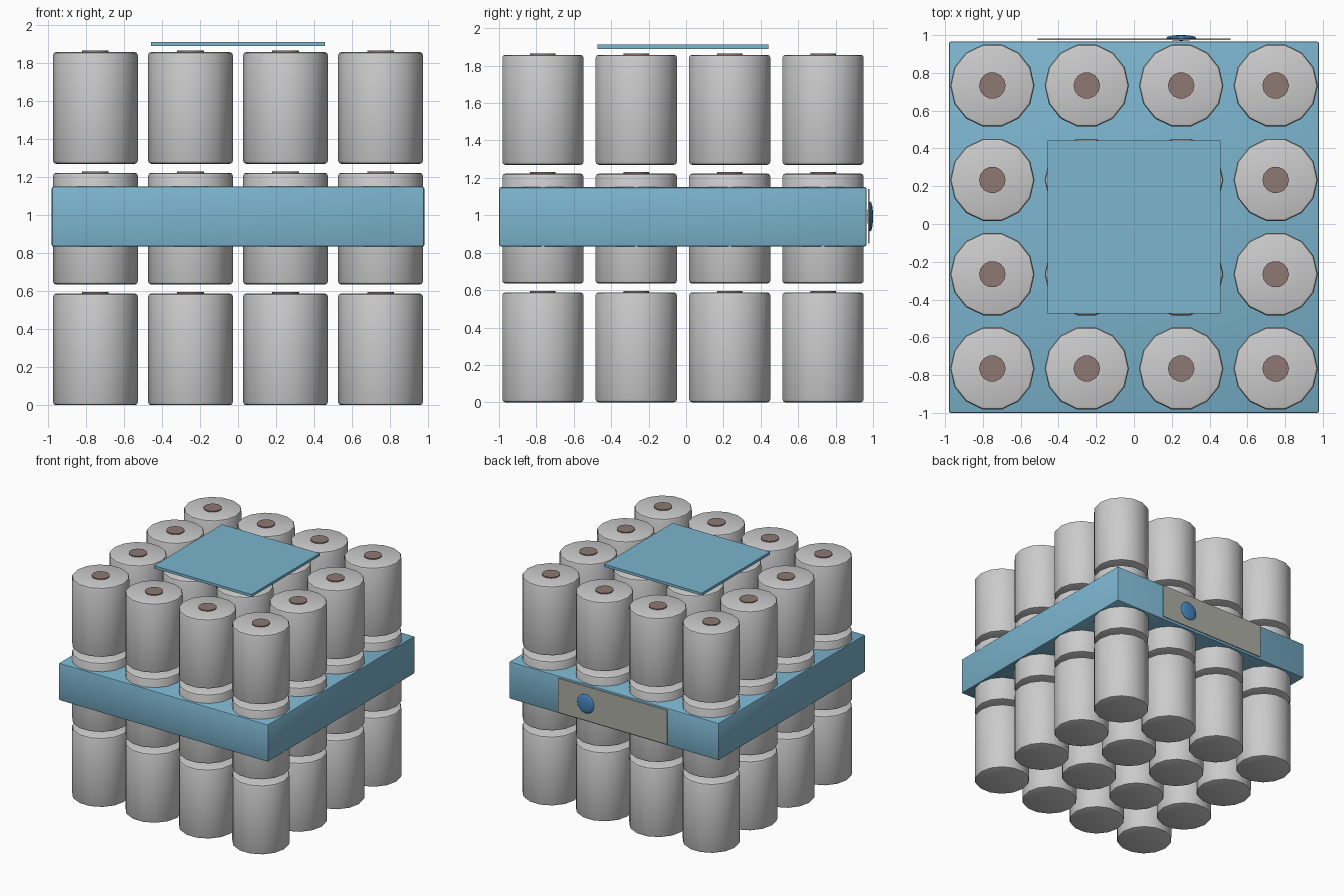
import bpy
import math

if "Cube" in bpy.data.objects:
    bpy.data.objects.remove(bpy.data.objects["Cube"])

YC = -0.016                      # the stack sits slightly forward of the label
SIDES = 14
CAN_R, CAN_H, PITCH = 0.223, 0.588, 0.635


def material(name, rgb):
    m = bpy.data.materials.new(name)
    m.diffuse_color = (*rgb, 1)
    m.use_nodes = True
    m.node_tree.nodes["Principled BSDF"].inputs["Base Color"].default_value = m.diffuse_color
    return m


BLUE = material("light_blue", (0.20, 0.46, 0.62))
BROWN = material("brown", (0.27, 0.19, 0.17))
DOT = material("deep_blue", (0.06, 0.23, 0.53))
PAPER = material("paper", (0.42, 0.42, 0.38))


def finish(name, mat=None, bevel=0, segments=2):
    ob = bpy.context.object
    ob.name = name
    bpy.ops.object.transform_apply(location=False, rotation=True, scale=True)
    if mat:
        ob.data.materials.append(mat)
    if bevel:
        b = ob.modifiers.new("bevel", 'BEVEL')
        b.width, b.segments = bevel, segments
        b.limit_method, b.angle_limit = 'ANGLE', math.radians(40)
        bpy.ops.object.modifier_apply(modifier=b.name)
    bpy.ops.object.shade_smooth_by_angle(angle=math.radians(30))
    return ob


def box(name, lo, hi, mat, bevel=0):
    bpy.ops.mesh.primitive_cube_add(size=1, location=[(a + b) / 2 for a, b in zip(lo, hi)])
    bpy.context.object.scale = [b - a for a, b in zip(lo, hi)]
    return finish(name, mat, bevel)


def cylinder(name, radius, z0, z1, mat=None, bevel=0):
    # Rotated so that a corner points along x
    bpy.ops.mesh.primitive_cylinder_add(vertices=SIDES, radius=radius, depth=z1 - z0,
                                        location=(0, 0, (z0 + z1) / 2),
                                        rotation=(0, 0, math.pi / 2))
    return finish(name, mat, bevel)


# Master can and its brown cap, then linked copies in a 4 x 4 x 3 stack
can = cylinder("can", CAN_R, 0, CAN_H, bevel=0.016)
cap = cylinder("can_cap", 0.07, CAN_H - 0.01, CAN_H + 0.008, BROWN)
for layer in range(3):
    for i in range(4):
        for j in range(4):
            for part in (can, cap):
                ob = part if (layer, i, j) == (0, 0, 0) else part.copy()
                if ob is not part:
                    bpy.context.collection.objects.link(ob)
                ob.location = (-0.75 + 0.5 * i, YC - 0.749 + 0.4993 * j,
                               part.location.z + layer * PITCH)

# Blue wrapping band around the middle layer
box("wrapping_band", (-0.98, -1.0, 0.834), (0.98, 0.966, 1.15), BLUE, 0.01)

# Square sheet floating above the stack
box("top_sheet", (-0.457, YC - 0.457, 1.89), (0.457, YC + 0.457, 1.912), BLUE)

# Back label with a domed round sticker
box("back_label", (-0.51, 0.974, 0.85), (0.51, 0.981, 1.14), PAPER)
bpy.ops.mesh.primitive_uv_sphere_add(segments=16, ring_count=8, radius=0.08,
                                     location=(0.25, 0.985, 0.993))
bpy.context.object.scale = (1, 0.19, 1)
finish("round_sticker", DOT)
